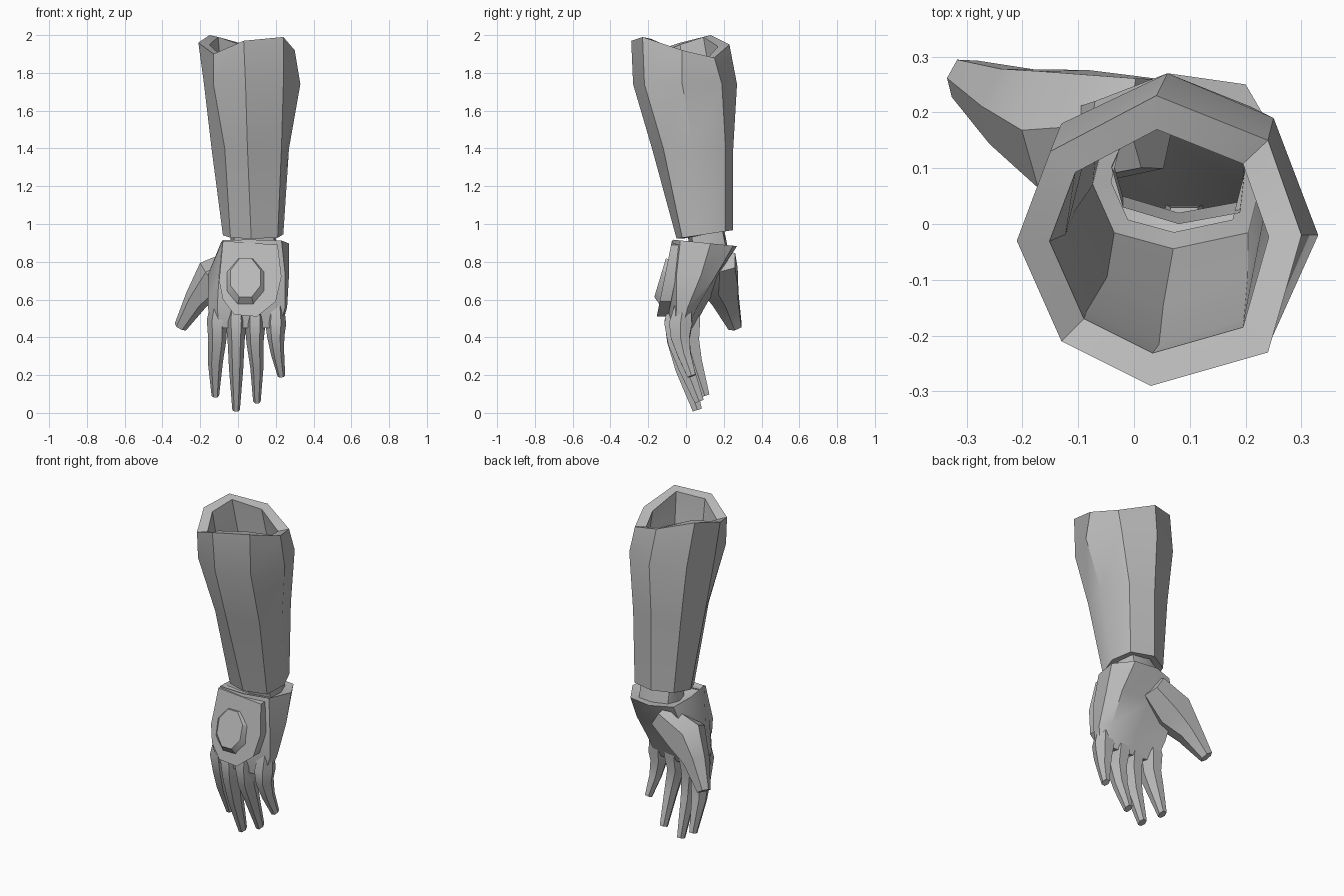
import bpy, bmesh, math
from mathutils import Vector

if "Cube" in bpy.data.objects:
    bpy.data.objects.remove(bpy.data.objects["Cube"], do_unlink=True)

grey = bpy.data.materials.new("plain grey")
grey.use_nodes = True
grey.diffuse_color = (0.5, 0.5, 0.5, 1)
grey.node_tree.nodes["Principled BSDF"].inputs["Base Color"].default_value = (0.5, 0.5, 0.5, 1)


def loft(name, rings, closed=False, open_top=False, smooth_angle=30):
    """Skin a row of equal rings; cap the ends, or join last ring to first."""
    bm = bmesh.new()
    rows = [[bm.verts.new(p) for p in ring] for ring in rings]
    pairs = list(zip(rows, rows[1:]))
    if closed:
        pairs.append((rows[-1], rows[0]))
    else:
        bm.faces.new(rows[-1])
        if not open_top:
            bm.faces.new(rows[0])
    for a, b in pairs:
        for i in range(len(a)):
            j = (i + 1) % len(a)
            bm.faces.new((a[i], a[j], b[j], b[i]))
    bmesh.ops.recalc_face_normals(bm, faces=bm.faces)
    mesh = bpy.data.meshes.new(name)
    bm.to_mesh(mesh)
    bm.free()
    mesh.materials.append(grey)
    obj = bpy.data.objects.new(name, mesh)
    bpy.context.collection.objects.link(obj)
    bpy.ops.object.select_all(action="DESELECT")
    obj.select_set(True)
    bpy.context.view_layer.objects.active = obj
    bpy.ops.object.shade_smooth_by_angle(angle=math.radians(smooth_angle))


def ring(outline, height):
    """Horizontal ring from hundredths; height is a number, list or function of y."""
    points = []
    for i, (x, y) in enumerate(outline):
        if callable(height):
            z = height(y / 100)
        else:
            z = height[i] / 100 if isinstance(height, list) else height
        points.append(Vector((x / 100, y / 100, z)))
    return points


def shrink(points, factor, lift=0.0):
    """Scale a ring towards its middle and raise it."""
    mid = sum(points, Vector()) / len(points)
    out = []
    for p in points:
        q = mid + (p - mid) * factor
        out.append(Vector((q.x, q.y, p.z + lift)))
    return out


def limb(name, stations, side):
    """Tapered six-sided limb; each station is x, y, z, width, depth in hundredths."""
    centres = [Vector(s[:3]) / 100 for s in stations]
    shape = [(-1, 0), (-.5, 1), (.5, 1), (1, 0), (.6, -1), (-.6, -1)]
    rings = []
    for i, s in enumerate(stations):
        before, after = centres[max(i - 1, 0)], centres[min(i + 1, len(centres) - 1)]
        along = (after - before).normalized()
        u = (side - along * side.dot(along)).normalized()
        v = along.cross(u)
        w, d = s[3] / 200, s[4] / 200
        rings.append([centres[i] + u * (w * a) + v * (d * b) for a, b in shape])
    loft(name, rings, smooth_angle=35)


# Forearm sleeve: hollow shell with an uneven upper rim and a floor pierced by the wrist
outer = [
    ring([(24, -23), (3, -29), (-13, -21), (-21, -3), (-15, 13), (4, 23), (24, 15), (30, -2)],
         [199, 197, 190, 196, 200, 195, 188, 192]),
    ring([(24, -22), (4, -28), (-13, -20), (-18, -2), (-13, 18), (6, 27), (25, 19), (33, -2)], 1.74),
    ring([(23, -12), (5, -18), (-7, -12), (-14, 2), (-9, 18), (6, 25), (21, 21), (27, 4)], 1.4),
    ring([(21, -2), (7, -5), (-4, -2), (-8, 7), (-5, 19), (6, 25), (20, 21), (24, 10)],
         lambda y: 0.93 + 0.15 * y),
]
top, upper, lower, bottom = outer
floor = [shrink(bottom, .75), shrink(bottom, .75, .02), shrink(bottom, .96, .02)]
inner = [shrink(lower, .84), shrink(upper, .76), shrink(top, .77, -.01)]
loft("forearm_sleeve", outer + floor + inner, closed=True, smooth_angle=34)

# Hollow hand: slanted wrist, cuff rim, raised heel, slanted palm, knuckle row
wrist = ring([(19, 2), (8, 0), (-2, 3), (-4, 10), (-1, 17), (8, 20), (17, 19), (20, 11)], 0.98)
loft("hand", [
    wrist,
    [p + Vector((0, 0.02, -0.1)) for p in wrist],
    ring([(23, -3), (8, -7), (-8, -6), (-9, 8), (-7, 22), (6, 27), (20, 25), (27, 13)],
         lambda y: 0.91 - 0.1 * y),
    ring([(25, -5), (8, -10), (-10, -8), (-16, 4), (-13, 20), (3, 17), (22, 16), (27, 8)], 0.73),
    ring([(25, -5), (8, -11), (-11, -9), (-16, -2), (-14, 10), (4, 7), (21, 6), (26, 1)], 0.56),
    ring([(22, -6), (8, -9), (-10, -6), (-14, -1), (-12, 4), (4, 2), (20, 1), (23, -2)], 0.45),
], open_top=True, smooth_angle=40)

# Four fingers: buried root, knuckle, middle joint, end joint, tip
right = Vector((1, 0, 0))
fingers = {
    "index_finger": [(-10, 0, 60, 8, 11), (-11, 0, 49, 11, 15), (-11, 1, 38, 9.5, 12),
                     (-12, 4, 27, 8, 9), (-12, 10, 9, 4, 5)],
    "middle_finger": [(-1, -2, 60, 8, 12), (-1, -4, 48, 11, 15), (-1, -4, 38, 9, 12),
                      (-1, -1, 23, 7.5, 9), (-1, 6, 1.5, 4, 5)],
    "ring_finger": [(9, -3, 60, 8, 12), (9, -4, 47, 11, 15), (9, -4, 37, 9, 11),
                    (10, 0, 24, 7, 8), (10, 7, 6, 4, 5)],
    "little_finger": [(20, -1, 60, 8, 8), (20, -3, 47, 11, 12), (20, -3, 40, 9, 10),
                      (21, -1, 31, 7, 7), (23, 3, 19.5, 4, 4.5)],
}
for name, stations in fingers.items():
    limb(name, stations, right)

# Thumb running from the heel of the hand out to the side and back
limb("thumb", [(3, 18, 81, 15, 16), (-13, 17, 71, 22, 21), (-22, 21, 60, 13, 14), (-30.5, 26, 45.5, 7, 7)],
     Vector((.75, 0, -.6)))


# Tilted guard on the back of the hand
def guard_y(z):
    return -0.155 + 0.2 * (z - 0.51)


outline = [(-8, 91), (-10, 70), (-8, 60), (-2, 52), (10, 51), (20, 59), (23, 72), (21, 89)]
face = [Vector((x / 100, guard_y(z / 100), z / 100)) for x, z in outline]
back = [p + Vector((0, 0.06, 0)) for p in face]
loft("hand_guard", [back, face])


# Raised eight-sided boss on the guard
def boss_ring(mid_z, rx, rz, depth):
    points = []
    for i in range(8):
        a = math.tau * (i + .5) / 8
        z = mid_z + rz * math.sin(a)
        points.append(Vector((0.04 + rx * math.cos(a), depth(z), z)))
    return points


loft("guard_boss", [
    boss_ring(0.69, 0.115, 0.135, lambda z: guard_y(z) + 0.01),
    boss_ring(0.715, 0.085, 0.11, lambda z: -0.172 + 0.3 * (z - 0.6)),
])
